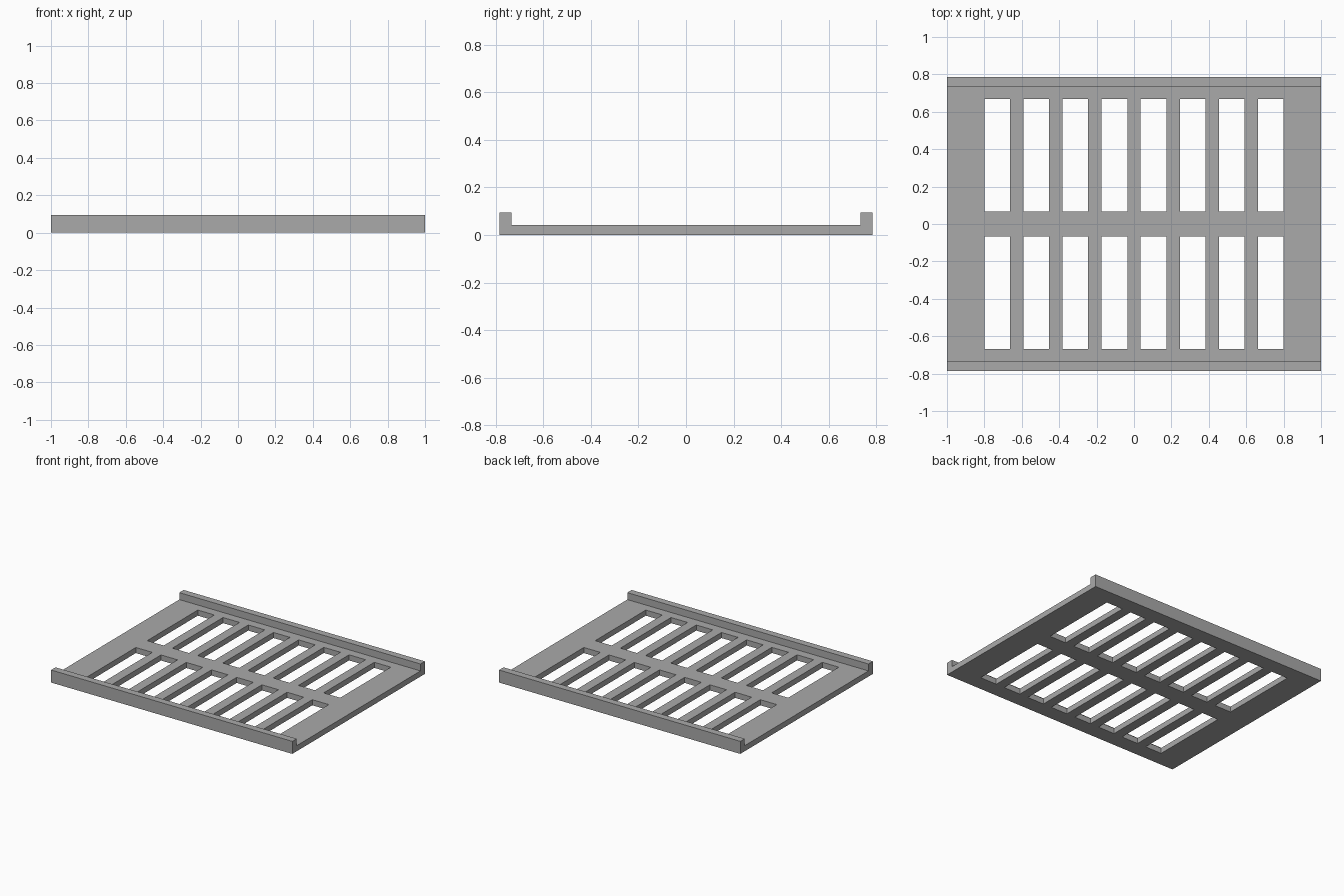
import bpy
import bmesh

cube = bpy.data.objects.get("Cube")
if cube:
    bpy.data.objects.remove(cube, do_unlink=True)

HALF_X, HALF_Y = 1.0, 0.785
PLATE, HEIGHT, LIP = 0.042, 0.094, 0.052
SLOTS, PITCH, SLOT_W = 8, 0.209, 0.137
SLOT_IN, SLOT_OUT = 0.067, 0.667

grey = bpy.data.materials.new("matte grey")
grey.use_nodes = True
colour = (0.4, 0.4, 0.4, 1)
grey.diffuse_color = colour
grey.node_tree.nodes["Principled BSDF"].inputs["Base Color"].default_value = colour

# Grid lines along the edges of the slots and lips
xs = [-HALF_X]
for i in range(SLOTS):
    centre = (i - (SLOTS - 1) / 2) * PITCH
    xs += [centre - SLOT_W / 2, centre + SLOT_W / 2]
xs.append(HALF_X)
half = [SLOT_IN, SLOT_OUT, HALF_Y - LIP, HALF_Y]
ys = [-y for y in reversed(half)] + half

# Plate outline, leaving out the slot cells
bm = bmesh.new()
grid = [[bm.verts.new((x, y, 0)) for y in ys] for x in xs]
for i in range(len(xs) - 1):
    for j in range(len(ys) - 1):
        is_slot = i % 2 == 1 and SLOT_IN < abs(ys[j] + ys[j + 1]) / 2 < SLOT_OUT
        if not is_slot:
            bm.faces.new((grid[i][j], grid[i + 1][j],
                          grid[i + 1][j + 1], grid[i][j + 1]))


def raise_faces(faces, height):
    """Extrude faces straight up and return the new top faces."""
    geom = bmesh.ops.extrude_face_region(bm, geom=faces)["geom"]
    verts = [g for g in geom if isinstance(g, bmesh.types.BMVert)]
    bmesh.ops.translate(bm, verts=verts, vec=(0, 0, height))
    return [g for g in geom if isinstance(g, bmesh.types.BMFace)]


# Plate thickness, keeping the underside closed
top = raise_faces(bm.faces[:], PLATE)
bottom_missing = not any(
    all(v.co.z < PLATE / 2 for v in f.verts) for f in bm.faces)
if bottom_missing:
    bmesh.ops.holes_fill(bm, edges=bm.edges[:])

# Raised lips along the front and back
lips = [f for f in top if abs(f.calc_center_median().y) > HALF_Y - LIP]
raise_faces(lips, HEIGHT - PLATE)

# Remove any faces left inside the lips
inner = [f for f in bm.faces
         if all(abs(v.co.z - PLATE) < 0.001 for v in f.verts)
         and abs(f.calc_center_median().y) > HALF_Y - LIP]
bmesh.ops.delete(bm, geom=inner, context='FACES_ONLY')
bmesh.ops.recalc_face_normals(bm, faces=bm.faces[:])

mesh = bpy.data.meshes.new("slotted_tray")
bm.to_mesh(mesh)
bm.free()
mesh.materials.append(grey)
tray = bpy.data.objects.new("slotted_tray", mesh)
bpy.context.collection.objects.link(tray)
